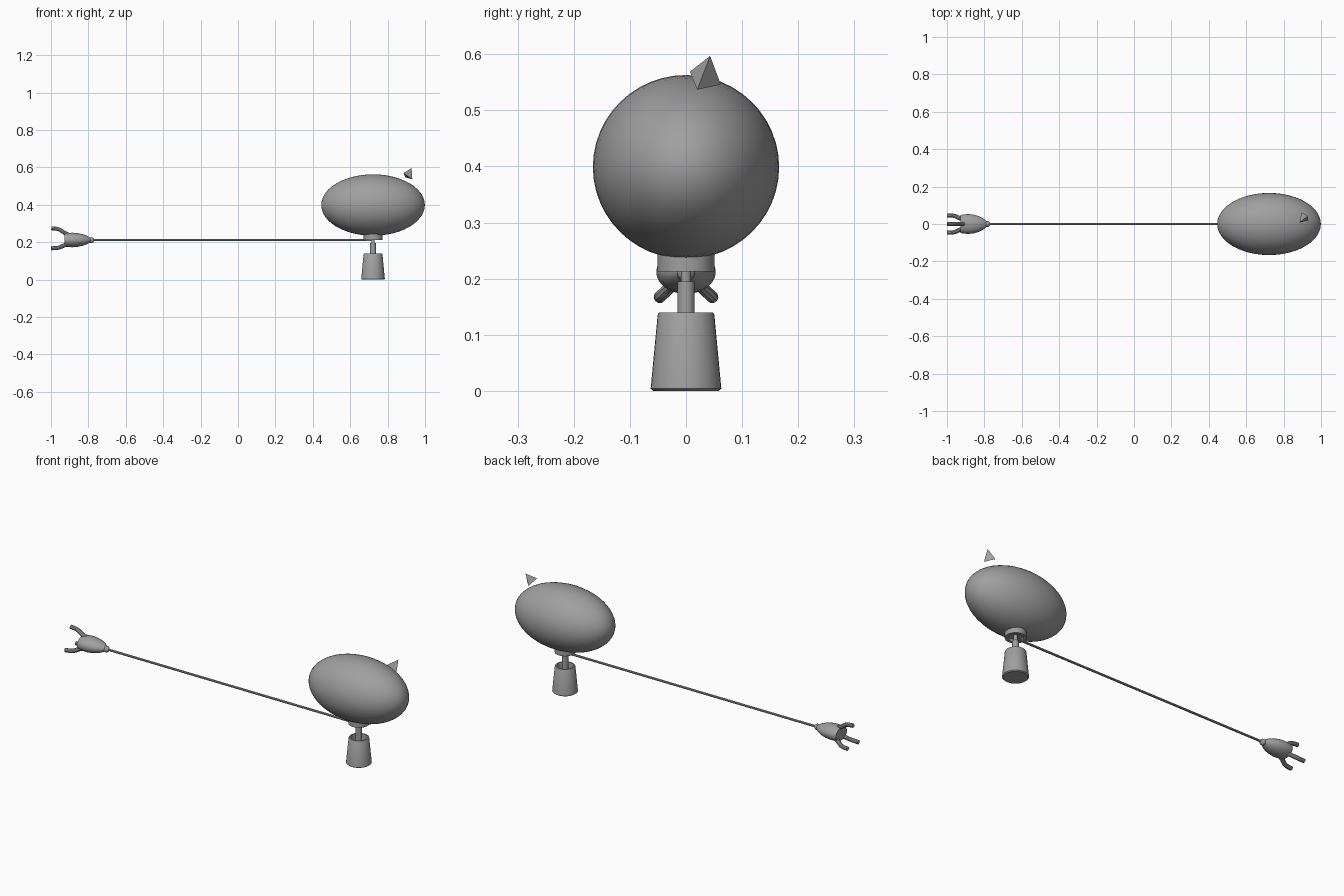
import bpy
import bmesh
from math import pi, cos, sin, radians
from mathutils import Matrix, Vector

cube = bpy.data.objects.get("Cube")
if cube:
    bpy.data.objects.remove(cube, do_unlink=True)

# Single grey material
grey = bpy.data.materials.new("plain grey")
grey.use_nodes = True
grey.diffuse_color = (0.35, 0.35, 0.35, 1)
grey.node_tree.nodes["Principled BSDF"].inputs["Base Color"].default_value = grey.diffuse_color


def finish(obj, smooth=True):
    """Apply the material and shading."""
    obj.data.materials.clear()
    obj.data.materials.append(grey)
    bpy.ops.object.select_all(action="DESELECT")
    obj.select_set(True)
    bpy.context.view_layer.objects.active = obj
    if smooth:
        bpy.ops.object.shade_smooth_by_angle(angle=radians(35))
    return obj


def mesh_object(name, bm, smooth=True):
    bmesh.ops.recalc_face_normals(bm, faces=bm.faces)
    mesh = bpy.data.meshes.new(name)
    bm.to_mesh(mesh)
    bm.free()
    obj = bpy.data.objects.new(name, mesh)
    bpy.context.collection.objects.link(obj)
    return finish(obj, smooth)


def lathe(name, profile, matrix, steps=32):
    """Spin (radius, height) points around z, then place the result."""
    bm = bmesh.new()
    verts = [bm.verts.new((r, 0, h)) for r, h in profile]
    edges = [bm.edges.new(pair) for pair in zip(verts, verts[1:])]
    bmesh.ops.spin(bm, geom=verts + edges, cent=(0, 0, 0), axis=(0, 0, 1),
                   angle=2 * pi, steps=steps)
    bmesh.ops.remove_doubles(bm, verts=bm.verts, dist=0.0001)
    bmesh.ops.transform(bm, matrix=matrix, verts=bm.verts)
    return mesh_object(name, bm)


def ellipsoid(name, center, radii, segments):
    bm = bmesh.new()
    place = (Matrix.Translation(center) @ Matrix.Diagonal((*radii, 1))
             @ Matrix.Rotation(pi / 2, 4, "Y"))
    bmesh.ops.create_uvsphere(bm, u_segments=segments, v_segments=segments // 2,
                              radius=1, matrix=place)
    return mesh_object(name, bm)


def tube(name, points, radius):
    """Round bar along a smooth path with flat ends."""
    curve = bpy.data.curves.new(name, "CURVE")
    curve.dimensions = "3D"
    curve.bevel_depth = radius
    curve.bevel_resolution = 3
    curve.use_fill_caps = True
    curve.resolution_u = 6
    spline = curve.splines.new("BEZIER")
    spline.bezier_points.add(len(points) - 1)
    for knot, co in zip(spline.bezier_points, points):
        knot.co = co
        knot.handle_left_type = knot.handle_right_type = "AUTO"
    obj = bpy.data.objects.new(name, curve)
    bpy.context.collection.objects.link(obj)
    bpy.ops.object.select_all(action="DESELECT")
    obj.select_set(True)
    bpy.context.view_layer.objects.active = obj
    bpy.ops.object.convert(target="MESH")
    return finish(bpy.context.view_layer.objects.active)


post_x, arm_z = 0.722, 0.211
upright = Matrix.Translation((post_x, 0, 0))

# Egg-shaped body
ellipsoid("body", (post_x, 0, 0.399), (0.277, 0.166, 0.164), 48)

# Hollow tapered base cup
lathe("base_cup", [(0, 0), (0.058, 0), (0.063, 0.004), (0.0505, 0.136), (0.048, 0.14),
                   (0.041, 0.14), (0.039, 0.132), (0.045, 0.05), (0, 0.05)], upright)

# Stepped stem rising out of the cup
lathe("stem", [(0, 0.045), (0.0155, 0.045), (0.0155, 0.195), (0.009, 0.195),
               (0.009, 0.245), (0, 0.245)], upright, 20)

# Collar under the body, recessed from below
lathe("collar", [(0, 0.226), (0.036, 0.226), (0.036, 0.213), (0.051, 0.213),
                 (0.051, 0.25), (0, 0.25)], upright)

# Long thin arm and its wrist ball
tube("arm", [(post_x, 0, arm_z), (-0.785, 0, arm_z)], 0.006)
ellipsoid("wrist_ball", (-0.785, 0, arm_z), (0.016, 0.016, 0.016), 16)

# Rounded palm, flat at the open end and wider than tall
palm_place = (Matrix.Translation((-0.785, 0, arm_z + 0.001)) @ Matrix.Diagonal((1, 0.053, 0.039, 1))
              @ Matrix.Rotation(-pi / 2, 4, "Y"))
lathe("palm", [(0, 0), (0.3, 0.004), (0.55, 0.02), (0.8, 0.045), (0.95, 0.075),
               (1, 0.1), (0.97, 0.125), (0.9, 0.143), (0, 0.143)], palm_place)

# Three flaring fingers
finger_path = [(-0.9, 0.026), (-0.928, 0.04), (-0.958, 0.058), (-0.998, 0.064)]
for side, angle in (("top", 90), ("left", -43), ("right", 223)):
    a = radians(angle)
    tube(side + "_finger", [(x, r * cos(a), arm_z + r * sin(a)) for x, r in finger_path], 0.011)

# Small three-sided spike above the body
bm = bmesh.new()
a, b, c, tip = [bm.verts.new(Vector(p)) for p in (
    (0.885, 0.007, 0.569), (0.932, 0.02, 0.537), (0.896, 0.062, 0.546), (0.928, 0.043, 0.597))]
for face in ((a, b, c), (a, b, tip), (b, c, tip), (c, a, tip)):
    bm.faces.new(face)
mesh_object("spike", bm, smooth=False)
